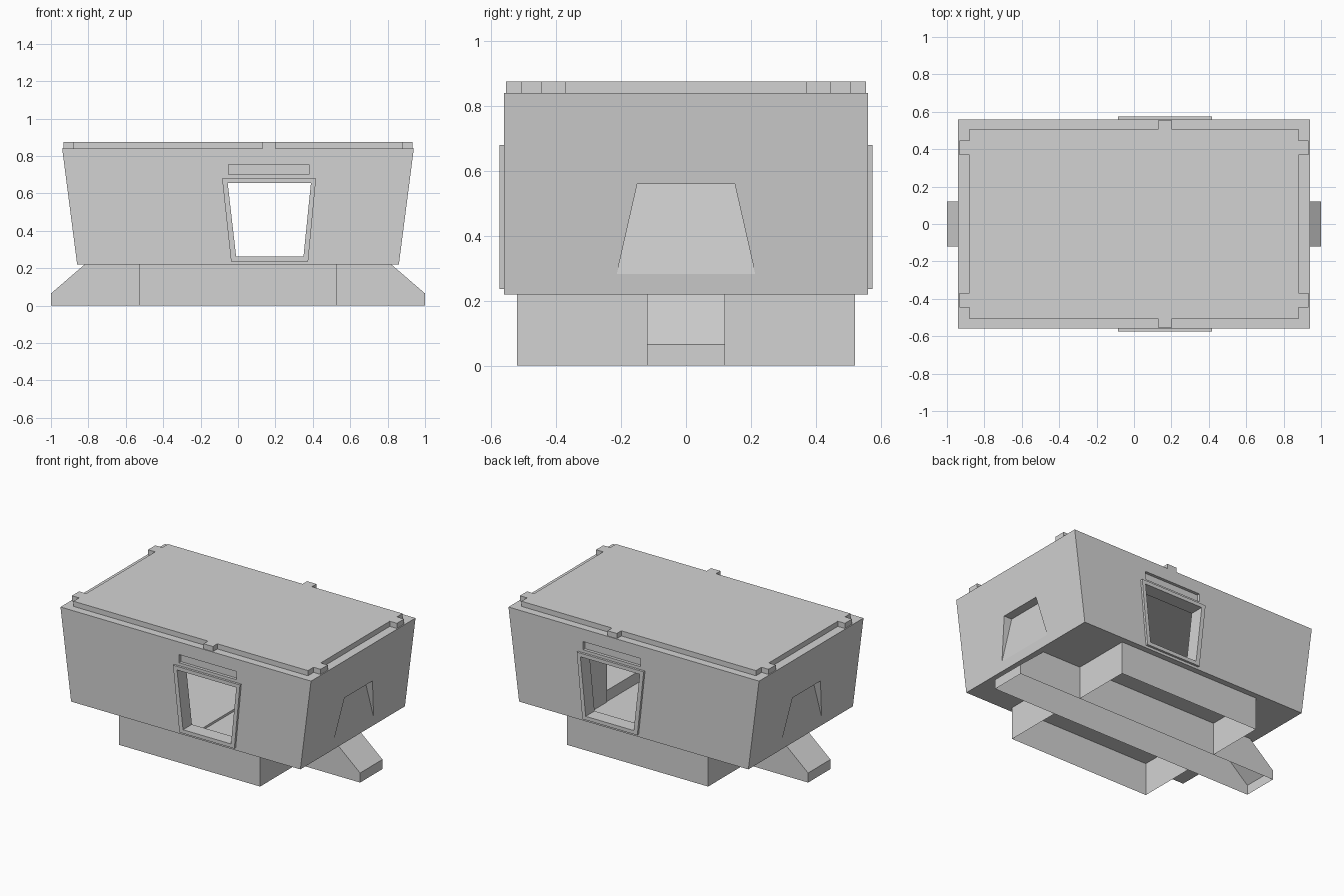
import bpy
import bmesh

if "Cube" in bpy.data.objects:
    bpy.data.objects.remove(bpy.data.objects["Cube"], do_unlink=True)

GREY = (0.65, 0.65, 0.65, 1)
metal = bpy.data.materials.new("light_grey")
metal.use_nodes = True
metal.diffuse_color = GREY
metal.node_tree.nodes["Principled BSDF"].inputs["Base Color"].default_value = GREY


def finish(name, bm):
    mesh = bpy.data.meshes.new(name)
    bm.to_mesh(mesh)
    bm.free()
    mesh.materials.append(metal)
    ob = bpy.data.objects.new(name, mesh)
    bpy.context.collection.objects.link(ob)
    return ob


def prism(name, profile, y0, y1):
    """Solid made by sweeping an (x, z) profile along y."""
    bm = bmesh.new()
    face = bm.faces.new([bm.verts.new((x, y0, z)) for x, z in profile])
    new = bmesh.ops.extrude_face_region(bm, geom=[face])["geom"]
    verts = [v for v in new if isinstance(v, bmesh.types.BMVert)]
    bmesh.ops.translate(bm, verts=verts, vec=(0, y1 - y0, 0))
    bmesh.ops.recalc_face_normals(bm, faces=bm.faces)
    return finish(name, bm)


def box(name, x0, x1, y0, y1, z0, z1):
    return prism(name, [(x0, z0), (x1, z0), (x1, z1), (x0, z1)], y0, y1)


def cut(ob, cutter):
    cutter.hide_render = True
    mod = ob.modifiers.new("cut", "BOOLEAN")
    mod.operation = "DIFFERENCE"
    mod.solver = "EXACT"
    mod.object = cutter
    bpy.context.view_layer.objects.active = ob
    bpy.ops.object.modifier_apply(modifier=mod.name)
    bpy.data.objects.remove(cutter, do_unlink=True)


def sheets(name, faces):
    bm = bmesh.new()
    for pts in faces:
        bm.faces.new([bm.verts.new(p) for p in pts])
    bmesh.ops.remove_doubles(bm, verts=bm.verts, dist=0.001)
    return finish(name, bm)


# Hollow tapered body
body = prism("body", [(-0.86, 0.22), (0.86, 0.22), (0.94, 0.84), (-0.94, 0.84)], -0.56, 0.56)
cut(body, prism("cavity", [(-0.78, 0.235), (0.78, 0.235), (0.85, 0.79), (-0.85, 0.79)], -0.48, 0.48))

# Doorway through both long walls, with raised frames and a shallow slot above
OPENING = [(-0.01, 0.262), (0.35, 0.262), (0.39, 0.655), (-0.055, 0.655)]
FRAME = [(-0.037, 0.237), (0.375, 0.237), (0.417, 0.68), (-0.085, 0.68)]
cut(body, prism("doorway", OPENING, -0.7, 0.7))
for side, label in ((-1, "front"), (1, "back")):
    y0, y1 = sorted((side * 0.56, side * 0.575))
    frame = prism(label + "_door_frame", FRAME, y0, y1)
    cut(frame, prism("frame_opening", OPENING, -0.7, 0.7))
    y0, y1 = sorted((side * 0.54, side * 0.6))
    cut(body, box("slot", -0.05, 0.38, y0, y1, 0.70, 0.755))

# Wedge recess in each end wall, deepest at its top
for s in (-1, 1):
    bm = bmesh.new()
    rings = []
    for half, z, depth in ((0.216, 0.27, 0.869), (0.15, 0.56, 0.844)):
        rings.append([bm.verts.new((s * x, y, z)) for x, y in
                      ((depth, -half), (depth, half), (1.1, half), (1.1, -half))])
    low, high = rings
    bm.faces.new(low)
    bm.faces.new(high)
    for i in range(4):
        j = (i + 1) % 4
        bm.faces.new((low[i], low[j], high[j], high[i]))
    bmesh.ops.recalc_face_normals(bm, faces=bm.faces)
    cut(body, finish("recess", bm))

# Interior floor, low platform and screen
box("raised_floor", -0.78, 0.06, -0.48, 0.48, 0.235, 0.25)
box("platform", 0.40, 0.78, -0.48, 0.48, 0.235, 0.31)
box("screen", 0.395, 0.41, 0.28, 0.48, 0.235, 0.79)

# Roof panel with locating tabs
box("roof_panel", -0.88, 0.88, -0.507, 0.507, 0.84, 0.875)
for s in (-1, 1):
    y0, y1 = sorted((s * 0.507, s * 0.555))
    box("side_tab", 0.13, 0.20, y0, y1, 0.84, 0.875)
    x0, x1 = sorted((s * 0.88, s * 0.933))
    for t in (-1, 1):
        y0, y1 = sorted((t * 0.37, t * 0.447))
        box("end_tab", x0, x1, y0, y1, 0.84, 0.875)

# Centre beam with sloped ends, open underneath
half_path = [(1, 0), (1, 0.065), (0.82, 0.22)]
outline = half_path + [(-x, z) for x, z in reversed(half_path)]
faces = [[(x, y, z) for x, z in outline] for y in (-0.12, 0.12)]
for s in (-1, 1):
    for (xa, za), (xb, zb) in zip(half_path, half_path[1:]):
        strip = [(s * xa, -0.12, za), (s * xa, 0.12, za), (s * xb, 0.12, zb), (s * xb, -0.12, zb)]
        faces.append(strip[::s])
faces[1].reverse()
beam = sheets("centre_beam", faces)

# Side skirts, open underneath
for s in (-1, 1):
    path = [(-0.53, 0.12), (-0.53, 0.52), (0.53, 0.52), (0.53, 0.12)]
    faces = []
    for (xa, ya), (xb, yb) in zip(path, path[1:]):
        wall = [(xa, s * ya, 0), (xa, s * ya, 0.22), (xb, s * yb, 0.22), (xb, s * yb, 0)]
        faces.append(wall[::s])
    sheets("front_skirt" if s < 0 else "back_skirt", faces)
